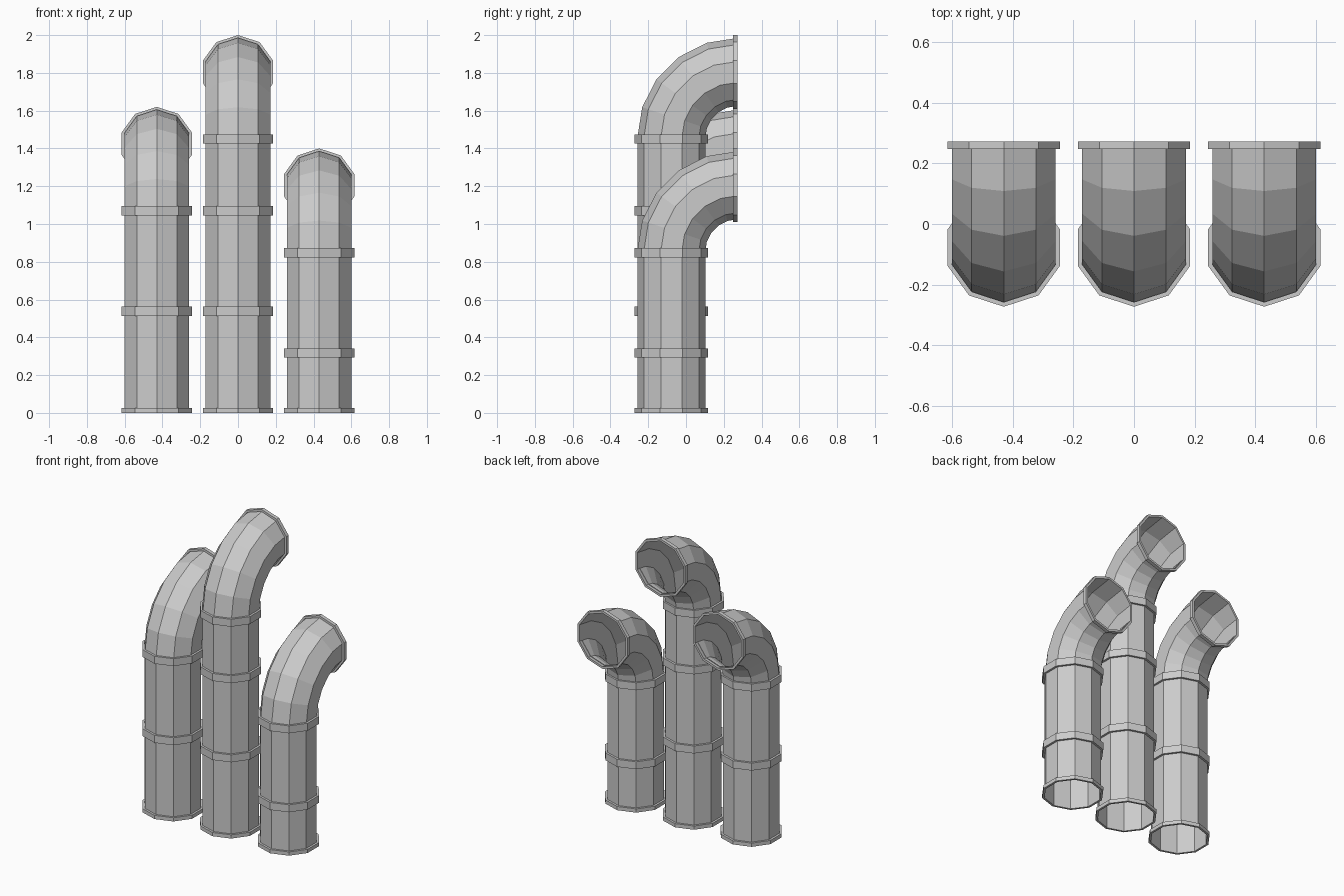
import bpy, bmesh
from math import sin, cos, pi
from mathutils import Vector

if "Cube" in bpy.data.objects:
    bpy.data.objects.remove(bpy.data.objects["Cube"], do_unlink=True)

SIDES = 10
PIPE_R, RING_R = 0.18, 0.195
AXIS_Y, END_Y = -0.078, 0.273
BEND_R = END_Y - AXIS_Y
BEND_STEPS = 5
RING_H, END_H = 0.05, 0.025

steel = bpy.data.materials.new("Grey Metal")
steel.use_nodes = True
grey = (0.6, 0.6, 0.6, 1)
steel.diffuse_color = grey
steel.node_tree.nodes["Principled BSDF"].inputs["Base Color"].default_value = grey


def add_loop(bm, centre, tilt, radius):
    """Decagon around a point, tilted from horizontal (0) to facing back (pi/2)."""
    out = Vector((0, -cos(tilt), sin(tilt)))
    side = Vector((1, 0, 0))
    angles = [2 * pi * i / SIDES for i in range(SIDES)]
    return [bm.verts.new(centre + radius * (out * cos(a) + side * sin(a))) for a in angles]


def sweep(name, sections):
    """Join a list of (centre, tilt, radius) sections into one open skin."""
    bm = bmesh.new()
    loops = [add_loop(bm, *s) for s in sections]
    for low, high in zip(loops, loops[1:]):
        for i in range(SIDES):
            j = (i + 1) % SIDES
            bm.faces.new((low[i], low[j], high[j], high[i]))
    mesh = bpy.data.meshes.new(name)
    bm.to_mesh(mesh)
    bm.free()
    mesh.materials.append(steel)
    obj = bpy.data.objects.new(name, mesh)
    bpy.context.collection.objects.link(obj)


def collar(name, start, direction, height, tilt):
    """Raised band with flat rims, hugging the pipe."""
    end = start + direction * height
    sweep(name, [(start, tilt, PIPE_R), (start, tilt, RING_R),
                 (end, tilt, RING_R), (end, tilt, PIPE_R)])


def vent_pipe(name, x, bend_z, joints):
    up, back = Vector((0, 0, 1)), Vector((0, 1, 0))
    # Straight shaft followed by a quarter bend towards the back
    sections = [(Vector((x, AXIS_Y, 0)), 0, PIPE_R)]
    for i in range(BEND_STEPS + 1):
        t = pi / 2 * i / BEND_STEPS
        centre = Vector((x, END_Y - BEND_R * cos(t), bend_z + BEND_R * sin(t)))
        sections.append((centre, t, PIPE_R))
    sweep(name, sections)
    # Base rim, joint bands and mouth rim
    collar(name + "_base_rim", Vector((x, AXIS_Y, 0)), up, END_H, 0)
    for n, z in enumerate(joints, 1):
        collar(f"{name}_band_{n}", Vector((x, AXIS_Y, z - RING_H / 2)), up, RING_H, 0)
    mouth = Vector((x, END_Y - END_H, bend_z + BEND_R))
    collar(name + "_mouth_rim", mouth, back, END_H, pi / 2)


vent_pipe("right_pipe", -0.43, 1.074, (0.538, 1.07))
vent_pipe("middle_pipe", 0, 1.454, (0.538, 1.07, 1.45))
vent_pipe("left_pipe", 0.43, 0.854, (0.317, 0.848))
